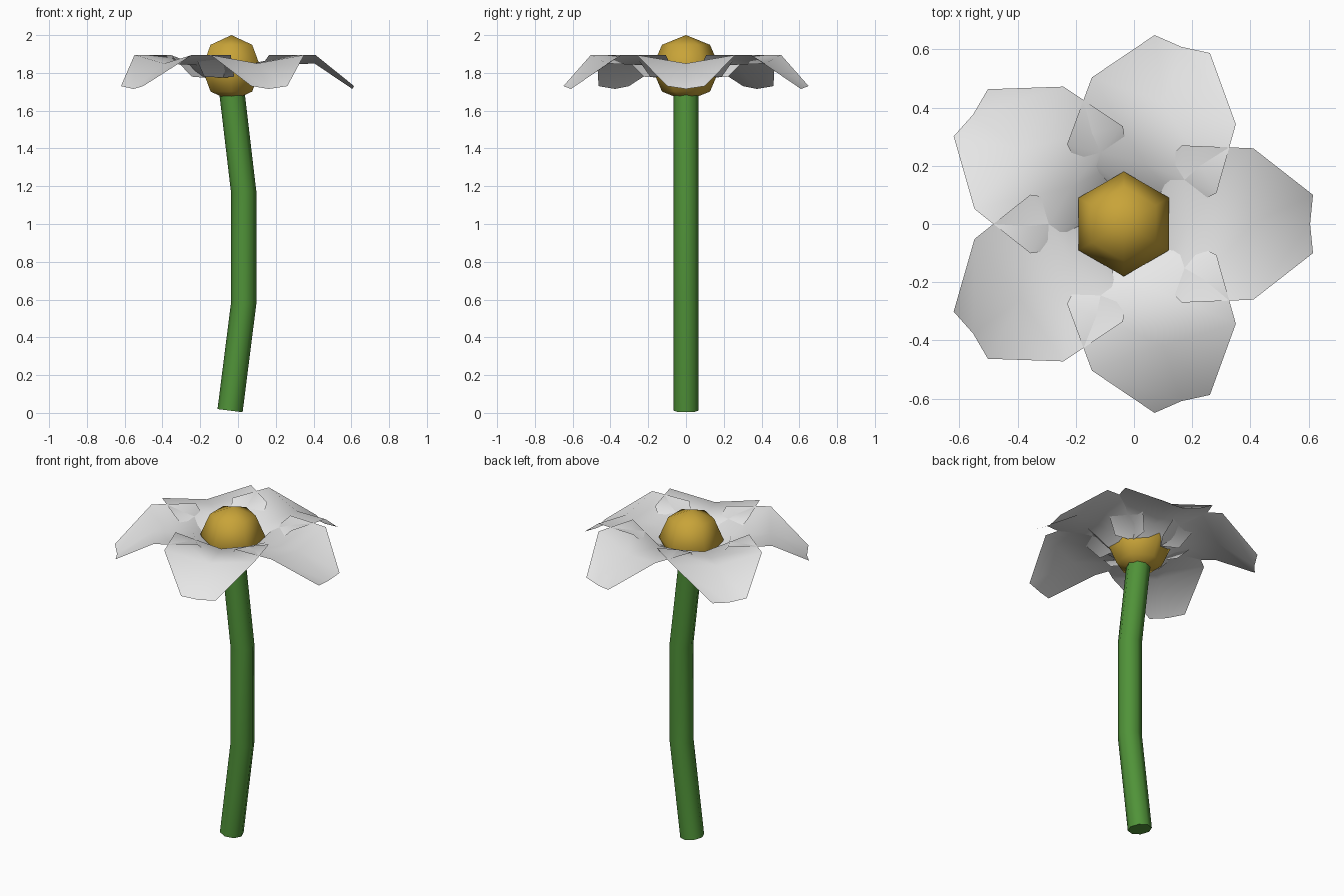
import bpy, math
from mathutils import Vector, Matrix

cube = bpy.data.objects.get("Cube")
if cube:
    bpy.data.objects.remove(cube)

AXIS_X = -0.035  # flower head centre


def material(name, rgb):
    m = bpy.data.materials.new(name)
    m.use_nodes = True
    m.diffuse_color = (*rgb, 1)
    bsdf = m.node_tree.nodes["Principled BSDF"]
    bsdf.inputs["Base Color"].default_value = (*rgb, 1)
    bsdf.inputs["Roughness"].default_value = 0.8
    return m


def make_object(name, verts, faces, mat):
    mesh = bpy.data.meshes.new(name)
    mesh.from_pydata(verts, [], faces)
    mesh.materials.append(mat)
    obj = bpy.data.objects.new(name, mesh)
    bpy.context.collection.objects.link(obj)
    return obj


def smooth(obj, angle):
    bpy.ops.object.select_all(action='DESELECT')
    obj.select_set(True)
    bpy.context.view_layer.objects.active = obj
    bpy.ops.object.shade_smooth_by_angle(angle=math.radians(angle))


white = material("petal white", (0.8, 0.8, 0.8))
gold = material("centre gold", (0.58, 0.37, 0.04))
green = material("stem green", (0.08, 0.29, 0.04))

# Stem: an eight-sided tube with mitred bends
SIDES, RADIUS = 8, 0.067
path = [Vector(p) for p in ((-0.042, 0, 0.012), (0.03, 0, 0.58),
                            (0.03, 0, 1.17), (-0.035, 0, 1.72))]
verts, faces = [], []
for i, p in enumerate(path):
    along = path[min(i + 1, len(path) - 1)] - path[max(i - 1, 0)]
    tilt = Vector((0, 0, 1)).rotation_difference(along)
    for s in range(SIDES):
        a = math.tau * s / SIDES
        verts.append(p + tilt @ Vector((RADIUS * math.cos(a), RADIUS * math.sin(a), 0)))
for i in range(len(path) - 1):
    for s in range(SIDES):
        a, b = i * SIDES + s, i * SIDES + (s + 1) % SIDES
        faces.append((a, b, b + SIDES, a + SIDES))
faces.append(tuple(reversed(range(SIDES))))
faces.append(tuple(range(len(verts) - SIDES, len(verts))))
smooth(make_object("stem", verts, faces, green), 60)

# Flower centre: a coarse ball
bpy.ops.mesh.primitive_uv_sphere_add(segments=6, ring_count=4, radius=0.18,
                                     location=(AXIS_X, 0, 1.825))
ball = bpy.context.object
ball.name = "flower_centre"
ball.scale.z = 0.175 / 0.18
ball.data.materials.append(gold)
smooth(ball, 75)

# Petals: rows from base to tip, each (mid reach, mid height, edge reach, edge width, edge height)
rows = ((0.11, 1.77, 0.12, 0.19, 1.78),
        (0.22, 1.84, 0.20, 0.27, 1.895),
        (0.44, 1.85, 0.445, 0.26, 1.895),
        (0.64, 1.715, 0.65, 0.10, 1.73))
verts, faces = [], []
for mid, mid_z, edge, width, edge_z in rows:
    verts += [(edge, -width, edge_z), (mid, 0, mid_z), (edge, width, edge_z)]
for r in range(len(rows) - 1):
    for c in range(2):
        a = r * 3 + c
        faces.append((a, a + 3, a + 4, a + 1))
for n in range(5):
    turn = Matrix.Translation((AXIS_X, 0, 0)) @ Matrix.Rotation(math.tau * n / 5, 4, 'Z')
    petal = make_object(f"petal_{n + 1}", [turn @ Vector(v) for v in verts], faces, white)
    smooth(petal, 75)
